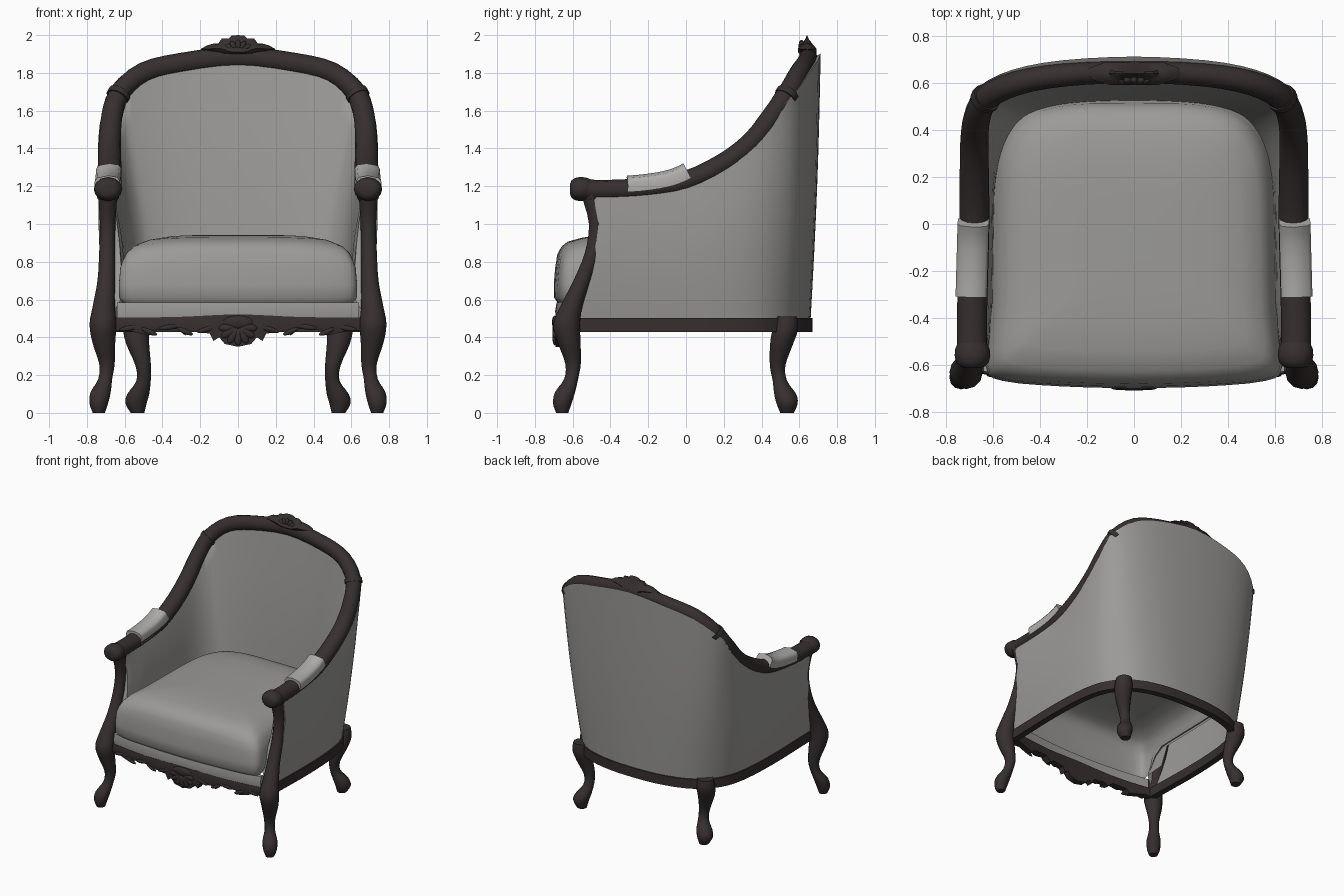
import bpy, bmesh, math
from mathutils import Vector, Matrix

cube = bpy.data.objects.get("Cube")
if cube:
    bpy.data.objects.remove(cube, do_unlink=True)


def material(name, rgb):
    m = bpy.data.materials.new(name)
    m.use_nodes = True
    m.diffuse_color = (*rgb, 1)
    m.node_tree.nodes["Principled BSDF"].inputs["Base Color"].default_value = (*rgb, 1)
    return m


WOOD = material("dark wood", (0.038, 0.028, 0.029))
FABRIC = material("grey fabric", (0.33, 0.325, 0.315))
PAD = material("pale pad fabric", (0.42, 0.415, 0.405))


def finish(name, bm, mat, mirror=False, angle=40):
    bmesh.ops.remove_doubles(bm, verts=bm.verts[:], dist=0.0005)
    bmesh.ops.recalc_face_normals(bm, faces=bm.faces[:])
    me = bpy.data.meshes.new(name)
    bm.to_mesh(me)
    bm.free()
    me.materials.append(mat)
    ob = bpy.data.objects.new(name, me)
    bpy.context.collection.objects.link(ob)
    bpy.ops.object.select_all(action='DESELECT')
    ob.select_set(True)
    bpy.context.view_layer.objects.active = ob
    bpy.ops.object.shade_smooth_by_angle(angle=math.radians(angle))
    if mirror:
        ob.modifiers.new("mirror", 'MIRROR').use_mirror_merge = False


def skin(bm, rings, closed=True, start=True, end=True):
    """Join rows of points with quads, and cap the two ends."""
    rows = [[bm.verts.new(p) for p in r] for r in rings]
    n = len(rows[0])
    for a, b in zip(rows, rows[1:]):
        for i in range(n if closed else n - 1):
            j = (i + 1) % n
            bm.faces.new((a[i], a[j], b[j], b[i]))
    if start:
        bm.faces.new(rows[0][::-1])
    if end:
        bm.faces.new(rows[-1])


def spline(pts, t):
    """Point at index t on a smooth curve through pts."""
    i = min(max(int(t), 0), len(pts) - 2)
    f = t - i
    a, b, c, d = [Vector(pts[min(max(k, 0), len(pts) - 1)]) for k in range(i - 1, i + 3)]
    return b + 0.5 * f * (c - a + f * (2 * a - 5 * b + 4 * c - d + f * (3 * (b - c) + d - a)))


def samples(pts, t0, t1, n):
    return [spline(pts, t0 + (t1 - t0) * i / n) for i in range(n + 1)]


def both_sides(half):
    return half + [(-p[0], *p[1:]) for p in half[-2::-1]]


def frame(path, i):
    t = (path[min(i + 1, len(path) - 1)] - path[max(i - 1, 0)]).normalized()
    n = Vector((t.y, -t.x, 0)).normalized()
    return n, n.cross(t)


def sweep(bm, path, section):
    rings = []
    for i, p in enumerate(path):
        n, b = frame(path, i)
        rings.append([p + n * u + b * v for u, v in section])
    skin(bm, rings)


def oval(a, b, n=12):
    return [(a * math.cos(2 * math.pi * k / n), b * math.sin(2 * math.pi * k / n)) for k in range(n)]


def blob(bm, loc, size, turn=0):
    mat = Matrix.Translation(loc) @ Matrix.Rotation(turn, 4, 'Y') @ Matrix.Diagonal((*size, 1))
    bmesh.ops.create_uvsphere(bm, u_segments=12, v_segments=8, radius=1, matrix=mat)


# Guide curves: top rail, base rail and inner lining share one index
RAIL = both_sides([(.69, -.56, 1.18), (.69, -.4, 1.178), (.685, -.2, 1.19), (.68, 0, 1.225),
                   (.68, .2, 1.32), (.68, .35, 1.435), (.668, .455, 1.57), (.625, .54, 1.695),
                   (.5, .6, 1.8), (.3, .635, 1.85), (0, .648, 1.883)])
BASE = both_sides([(.68, -.6), (.685, -.4), (.69, -.2), (.688, 0), (.675, .2), (.645, .35),
                   (.59, .46), (.5, .55), (.38, .61), (.2, .65), (0, .66)])
LINING = both_sides([(.62, -.6), (.603, -.4), (.6, -.2), (.597, 0), (.59, .17), (.56, .31),
                     (.51, .41), (.44, .47), (.32, .505), (.18, .52), (0, .525)])
# Front leg and arm post: x, y, z, radius
POST = [(.737, -.655, 0, .032), (.737, -.655, .05, .049), (.727, -.64, .11, .053), (.703, -.608, .18, .037),
        (.694, -.598, .26, .041), (.71, -.618, .37, .06), (.715, -.632, .47, .071),
        (.71, -.605, .57, .058), (.698, -.55, .7, .046), (.693, -.493, .85, .042),
        (.69, -.473, 1, .041), (.69, -.5, 1.14, .05)]
BACK_LEG = [(.532, .535, 0, .036), (.54, .535, .05, .056), (.528, .525, .1, .058), (.5, .497, .17, .038),
            (.502, .485, .25, .041), (.53, .505, .36, .06), (.54, .525, .44, .068), (.54, .53, .51, .058)]


def post_y(z):
    for a, b in zip(POST, POST[1:]):
        if z <= b[2]:
            return a[1] + (b[1] - a[1]) * (z - a[2]) / (b[2] - a[2])
    return POST[-1][1]


def leg(name, pts):
    bm = bmesh.new()
    skin(bm, [[(p[0] + u, p[1] + v, p[2]) for u, v in oval(p[3], p[3])]
              for p in samples(pts, 0, len(pts) - 1, 3 * (len(pts) - 1))])
    finish(name, bm, WOOD, True)


leg("front_leg_and_arm_post", POST)
leg("back_leg", BACK_LEG)

# Top rail, wider on the arms than on the crest
bm = bmesh.new()
rail = samples(RAIL, 0, 20, 60)
rings = []
for i, p in enumerate(rail):
    n, b = frame(rail, i)
    side = min(1, abs(i - 30) / 20)
    rings.append([p + n * u + b * v for u, v in oval(.047 + .017 * side, .056)])
skin(bm, rings)
finish("top_rail", bm, WOOD)

# Collars and scrolled arm ends
bm = bmesh.new()
sweep(bm, samples(RAIL, 6.8, 7, 2), oval(.064, .061))
finish("rail_collar", bm, WOOD, True)
bm = bmesh.new()
skin(bm, [[(.688 + u * s, y, 1.185 + v * s) for u, v in oval(.076, .064)]
          for y, s in [(-.613, .45), (-.606, .72), (-.588, .92), (-.56, 1), (-.53, .96), (-.505, .8)]])
blob(bm, (.688, -.5, 1.15), (.06, .05, .045))
finish("arm_scroll", bm, WOOD, True, 60)

# Arm pads, curling up at the rear
bm = bmesh.new()
sweep(bm, [p + Vector((0, 0, .022 * (k / 10) ** 3)) for k, p in enumerate(samples(RAIL, 1.47, 3.1, 10))],
      [(.068, -.01), (.072, .04), (.06, .062), (0, .075), (-.05, .066), (-.062, .045), (-.062, -.01)])
finish("arm_pad", bm, PAD, True, 60)

# Base rail
bm = bmesh.new()
sweep(bm, [Vector((p.x, p.y, .465)) for p in samples(BASE, 0, 20, 60)],
      [(.01, -.037), (.01, .037), (-.04, .037), (-.04, -.037)])
finish("base_rail", bm, WOOD)

# Upholstered shell: outer skin up to the rail, lining down to the seat
bm = bmesh.new()
columns = []
LEVELS = 8
for i, top in enumerate(rail):
    n, b = frame(rail, i)
    t = i / 3
    low, inn = spline(BASE, t), spline(LINING, t)
    side = min(1, abs(i - 30) / 20)
    outer_top = top + n * (.065 - .018 * side) + Vector((0, 0, .02 - .03 * side))
    inner_top = top - n * .03 - b * .035
    hem = .74 if 1 < t < 19 else .6
    outer, inner = [], []
    for k in range(LEVELS + 1):
        f = k / LEVELS
        o = Vector((low.x, low.y, .5)).lerp(outer_top, f) + n * ((.008 + .012 * side) * math.sin(math.pi * f))
        q = Vector((inn.x, inn.y, hem)).lerp(inner_top, f) - n * (.012 * math.sin(math.pi * f))
        for p in (o, q):
            p.y = max(p.y, post_y(p.z) + .01)
        outer.append(o)
        inner.append(q)
    columns.append(outer + inner[::-1])
skin(bm, columns, False, False, False)
for col in (columns[0], columns[-1]):
    skin(bm, [col[:LEVELS + 1], col[:LEVELS:-1]], False, False, False)
finish("upholstered_shell", bm, FABRIC)

# Seat cushion: hollow dome whose front face hangs lower than its sides
bm = bmesh.new()
OUTLINE = both_sides([(0, -.7), (.3, -.692), (.56, -.668), (.63, -.61), (.614, -.4), (.607, -.1), (.6, .15),
                      (.57, .33), (.47, .47), (.28, .525), (0, .53)])
plan = samples(OUTLINE, 0, 20, 60)[:-1]
centre = Vector((0, -.08))
rings = []
for s, z in [(.97, .585), (.998, .61), (1, .68), (.988, .77), (.97, .84), (.935, .88),
             (.88, .907), (.75, .929), (.55, .94), (.3, .943), (.1, .943)]:
    ring = []
    for p in plan:
        q = centre + (p - centre) * s
        drop = .04 * (abs(q.x) / .62) ** 4 if z > .8 else 0
        hem = .58 + .18 * min(1, max(0, (p.y + .6) / .15))
        ring.append((q.x, q.y, max(z - drop, hem)))
    rings.append(ring)
skin(bm, rings, start=False)
finish("seat_cushion", bm, FABRIC, angle=60)


# Front strip of the seat and carved apron, both on one bowed line
def bow(x):
    return -.69 + .06 * (x / .65) ** 2


def bowed_bar(bm, bottom, tops, front, depth):
    rings = []
    for (x, z0), z1 in zip(bottom, tops):
        y = bow(x) + front
        rings.append([(x, y, z0), (x, y - .008, (z0 + z1) / 2), (x, y, z1),
                      (x, y + depth, z1), (x, y + depth, z0)])
    skin(bm, rings)


bm = bmesh.new()
xs = [.64 - .08 * k for k in range(17)]
bowed_bar(bm, [(x, .49) for x in xs], [.585] * len(xs), .005, .03)
finish("seat_front_strip", bm, FABRIC)

bm = bmesh.new()
EDGE = [(.66, .43), (.6, .44), (.54, .425), (.47, .41), (.44, .44), (.32, .445), (.28, .41), (.24, .43),
        (.15, .42), (.13, .38), (.1, .4), (.07, .365), (0, .35)]
edge = both_sides(EDGE)
bowed_bar(bm, edge, [.505 + .016 * math.exp(-(x / .25) ** 2) for x, z in edge], 0, .05)
# Carved shell and leaf scrolls on the apron
for k in range(-3, 4):
    a = k * .5
    blob(bm, (.055 * math.sin(a), bow(0) - .004, .455 - .05 * math.cos(a)), (.022, .014, .048), -a)
blob(bm, (0, bow(0) - .004, .48), (.08, .016, .035))
for s in (-1, 1):
    for x, z, r, tilt in [(.16, .445, .06, .3), (.28, .432, .045, -.4), (.36, .455, .06, .15),
                          (.47, .43, .045, -.4), (.57, .45, .06, .2)]:
        blob(bm, (s * x, bow(x) - .001, z), (r, .01, .014), s * tilt)
finish("carved_apron", bm, WOOD)

# Carved crest: a scalloped lens thinning toward its tip, with a ribbed shell in front
bm = bmesh.new()
CREST = [(0, 1.885), (.1, 1.89), (.14, 1.91), (.2, 1.925), (.165, 1.945), (.13, 1.955), (.105, 1.955),
         (.085, 1.983), (.05, 1.982), (.035, 1.997), (0, 2)]
outline = CREST + [(-x, z) for x, z in CREST[-2:0:-1]]
skin(bm, [[(x * s, .64 + dy * min(1, (2.01 - z) / .08), 1.935 + (z - 1.935) * s) for x, z in outline]
          for s, dy in [(.6, .05), (.95, .025), (1, 0), (.9, -.025), (.5, -.048)]])
for k in range(-2, 3):
    a = k * .5
    blob(bm, (.05 * math.sin(a), .612, 1.915 + .03 * math.cos(a)), (.016, .016, .03), a)
finish("carved_crest", bm, WOOD)
